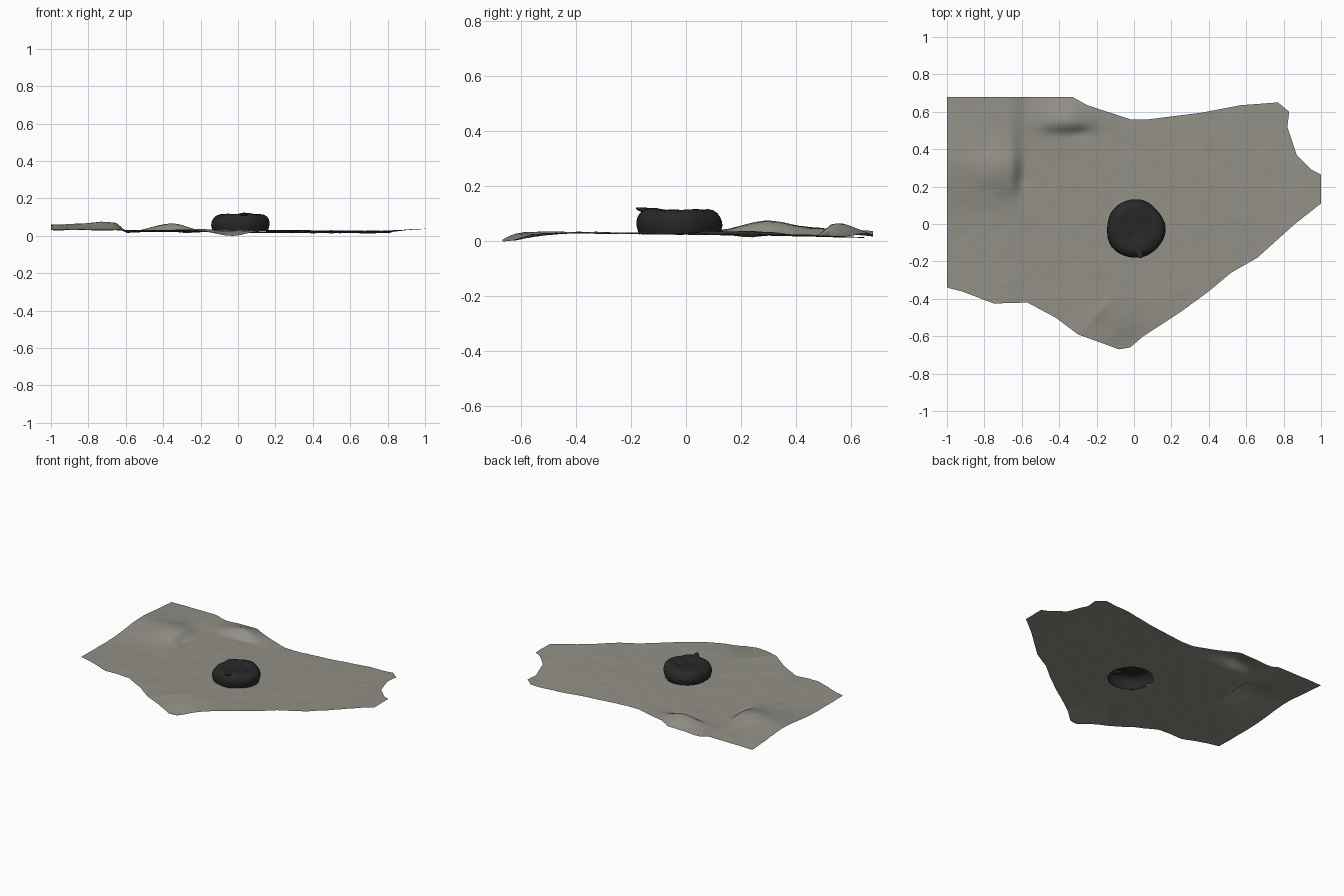
import bpy, math
from mathutils import Vector, noise
from mathutils.geometry import delaunay_2d_cdt

if "Cube" in bpy.data.objects:
    bpy.data.objects.remove(bpy.data.objects["Cube"])

CX, CY = 0.008, -0.025      # centre of the round cushion


def material(name, rgb):
    m = bpy.data.materials.new(name)
    m.diffuse_color = (*rgb, 1)
    m.use_nodes = True
    m.node_tree.nodes["Principled BSDF"].inputs["Base Color"].default_value = m.diffuse_color
    return m


stone = material("stone grey", (0.285, 0.277, 0.24))
black = material("soft black", (0.021, 0.021, 0.021))


def make_object(name, verts, faces, mat):
    me = bpy.data.meshes.new(name)
    me.from_pydata(verts, [], faces)
    me.materials.append(mat)
    ob = bpy.data.objects.new(name, me)
    bpy.context.collection.objects.link(ob)
    me.shade_smooth()
    return ob


def bump(x, y, px, py, sx, sy, h, turn=0.0):
    dx, dy = x - px, y - py
    c, s = math.cos(turn), math.sin(turn)
    u, v = dx * c + dy * s, dy * c - dx * s
    return h * math.exp(-(u / sx) ** 2 - (v / sy) ** 2)


def smooth(a, b, t):
    t = min(1, max(0, (t - a) / (b - a)))
    return t * t * (3 - 2 * t)


def ground_height(x, y):
    z = 0.029 - 0.012 * y
    z += 0.014 * smooth(0.75, 1.0, x) - 0.004 * smooth(0.3, 0.7, y)
    # raised left border that drops off to the inner area
    drop = 1 - smooth(-0.66, -0.58, x)
    z += drop * (bump(x, y, -0.69, 0.29, 0.16, 0.13, 0.040)
                 + bump(x, y, -1.0, 0.30, 0.25, 0.2, 0.030)
                 + 0.018 * smooth(0.2, 0.6, y) + 0.004)
    # mound and hollow at the back
    z += smooth(0.47, 0.53, y) * bump(x, y, -0.36, 0.55, 0.13, 0.10, 0.043)
    z += bump(x, y, -0.45, 0.6, 0.3, 0.15, 0.008)
    z -= bump(x, y, -0.60, 0.23, 0.03, 0.06, 0.010)
    z -= bump(x, y, -0.28, 0.49, 0.05, 0.025, 0.008)
    # fold and sagging front tip
    z -= bump(x, y, -0.02, -0.70, 0.15, 0.16, 0.036)
    z += bump(x, y, -0.20, -0.49, 0.10, 0.028, 0.008, 0.85)
    # fine unevenness
    p = Vector((x, y, 0))
    z += 0.0022 * noise.noise(p * 11) + 0.0016 * noise.noise(p * 24)
    return z


# ground sheet: outline filled with a fine triangle net, open under the cushion
outline = [(-1, .68), (-.33, .68), (-.25, .635), (-.02, .56), (.08, .56), (.36, .595),
           (.57, .635), (.77, .65), (.83, .60), (.82, .52), (.87, .37), (.95, .29),
           (1, .265), (1, .11), (.86, 0), (.66, -.18), (.52, -.26), (.40, -.36),
           (.25, -.47), (.05, -.60), (-.02, -.66), (-.08, -.67), (-.30, -.59),
           (-.42, -.50), (-.57, -.42), (-.75, -.425), (-.92, -.36), (-1, -.34)]
edge = []
for a, b in zip(outline, outline[1:] + outline[:1]):
    a, b = Vector(a), Vector(b)
    n = max(1, round((b - a).length / 0.025))
    edge += [a.lerp(b, i / n) for i in range(n)]
count = len(edge)
loops = [(i, (i + 1) % count) for i in range(count)]

RING = 64
HOLE = 0.146
points = list(edge)
points += [Vector((CX + HOLE * math.cos(2 * math.pi * i / RING),
                   CY + HOLE * math.sin(2 * math.pi * i / RING))) for i in range(RING)]
loops += [(count + i, count + (i + 1) % RING) for i in range(RING)]


def inside(x, y):
    hit = False
    for a, b in zip(outline, outline[1:] + outline[:1]):
        if (a[1] > y) != (b[1] > y) and x < a[0] + (y - a[1]) * (b[0] - a[0]) / (b[1] - a[1]):
            hit = not hit
    return hit


STEP = 0.022
for j in range(-31, 32):
    for i in range(-46, 47):
        x, y = (i + 0.5 * (j % 2)) * STEP, j * STEP
        if (inside(x, y) and math.hypot(x - CX, y - CY) > HOLE + 0.01
                and min((e.x - x) ** 2 + (e.y - y) ** 2 for e in edge) > 0.00015):
            points.append(Vector((x, y)))
flat, _, tris, *_ = delaunay_2d_cdt(points, loops, [], 1, 1e-5)


def in_hole(t):
    c = sum((flat[i] for i in t), Vector((0, 0))) / 3
    return math.hypot(c.x - CX, c.y - CY) < HOLE * 0.995


tris = [t for t in tris if not in_hole(t)]
sheet = [(p.x, p.y, ground_height(p.x, p.y)) for p in flat]
used = {i for t in tris for i in t}
low = min(sheet[i][2] for i in used)
make_object("ground_sheet", [(x, y, z - low) for x, y, z in sheet], tris, stone)

# cushion: lathed hollow dome, slightly lumpy, with a curved crease on top
profile = [(.148, .026), (.152, .040), (.156, .056), (.157, .072), (.153, .088),
           (.145, .101), (.132, .110), (.115, .115), (.095, .116), (.075, .114),
           (.055, .112), (.035, .110), (.017, .109)]
verts, faces = [], []
for r, z in profile:
    for k in range(RING):
        a = 2 * math.pi * k / RING
        rr = r * (1 + 0.018 * math.cos(3 * a + 0.6) + 0.012 * math.cos(5 * a))
        x, y = rr * math.cos(a), rr * math.sin(a)
        top = smooth(0.05, 0.11, z)
        x += 0.010 * top * smooth(0.02, 0.14, -x)       # left side leans in
        y -= 0.008 * top * smooth(0.02, 0.14, y)        # back leans in
        crease = abs(math.hypot(x - 0.02, y + 0.03) - 0.06)
        dz = 0.009 * noise.noise(Vector((x * 14, y * 14, 3)))
        if a < 2.4:
            dz -= 0.008 * math.exp(-(crease / 0.010) ** 2)
        verts.append((CX + x, CY + y, z + top * dz))
n = len(profile)
for j in range(n - 1):
    for k in range(RING):
        k2 = (k + 1) % RING
        faces.append((j * RING + k, j * RING + k2, (j + 1) * RING + k2, (j + 1) * RING + k))
verts.append((CX, CY, 0.108))
faces += [((n - 1) * RING + k, (n - 1) * RING + (k + 1) % RING, n * RING) for k in range(RING)]
make_object("cushion", verts, faces, black)

# curled flap at the front rim of the cushion
path = [(.015, -.115, .108, .016), (.025, -.140, .113, .018), (.030, -.160, .115, .017),
        (.034, -.174, .117, .011), (.036, -.182, .121, .005)]
verts, faces, S = [], [], 12
for x, y, z, r in path:
    for k in range(S):
        a = 2 * math.pi * k / S
        verts.append((x + 1.3 * r * math.cos(a), y, z + 0.5 * r * math.sin(a)))
for j in range(len(path) - 1):
    for k in range(S):
        k2 = (k + 1) % S
        faces.append((j * S + k, j * S + k2, (j + 1) * S + k2, (j + 1) * S + k))
faces += [tuple(reversed(range(S))), tuple(range((len(path) - 1) * S, len(path) * S))]
make_object("cushion_flap", verts, faces, black)
